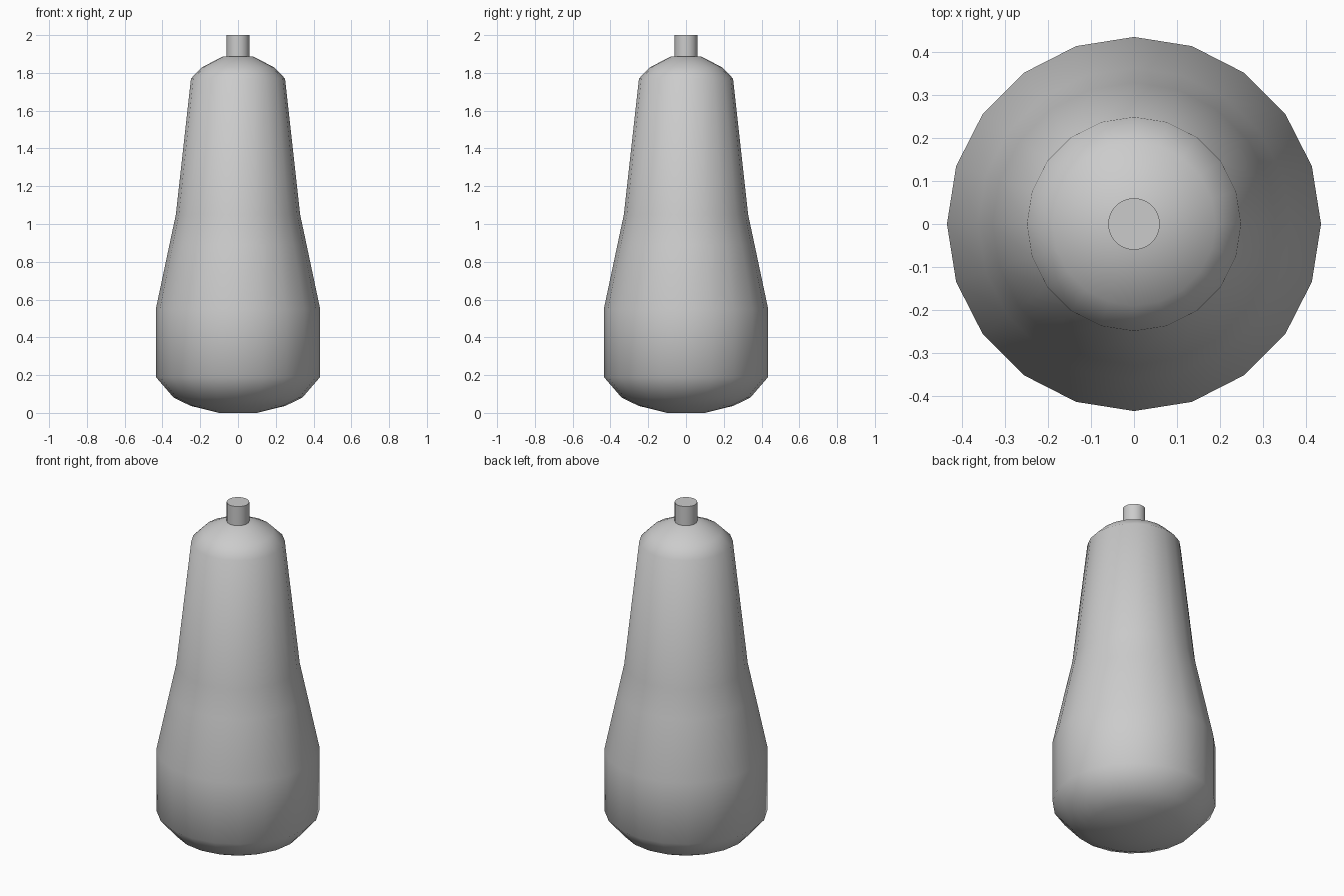
import bpy, bmesh, math

if "Cube" in bpy.data.objects:
    bpy.data.objects.remove(bpy.data.objects["Cube"])

def lathe(name, profile, sides):
    """Revolve (radius, z) rings around z and cap both ends."""
    bm = bmesh.new()
    rings = [[bm.verts.new((r * math.cos(2 * math.pi * i / sides),
                            r * math.sin(2 * math.pi * i / sides), z))
              for i in range(sides)] for r, z in profile]
    for a, b in zip(rings, rings[1:]):
        for i in range(sides):
            j = (i + 1) % sides
            bm.faces.new((a[i], a[j], b[j], b[i]))
    bm.faces.new(rings[0][::-1])
    bm.faces.new(rings[-1])
    mesh = bpy.data.meshes.new(name)
    bm.to_mesh(mesh)
    bm.free()
    obj = bpy.data.objects.new(name, mesh)
    bpy.context.collection.objects.link(obj)
    bpy.ops.object.select_all(action='DESELECT')
    obj.select_set(True)
    bpy.context.view_layer.objects.active = obj
    bpy.ops.object.shade_smooth_by_angle(angle=math.radians(50))
    return obj

# Tapered body with rounded base and shoulder
lathe("body", [(0.10, 0), (0.25, 0.037), (0.34, 0.08), (0.435, 0.19),
               (0.435, 0.55), (0.363, 0.89), (0.329, 1.05), (0.249, 1.77),
               (0.19, 1.83), (0.078, 1.888)], 20)

# Short peg on top
lathe("top_peg", [(0.06, 1.86), (0.06, 2.0)], 32)
